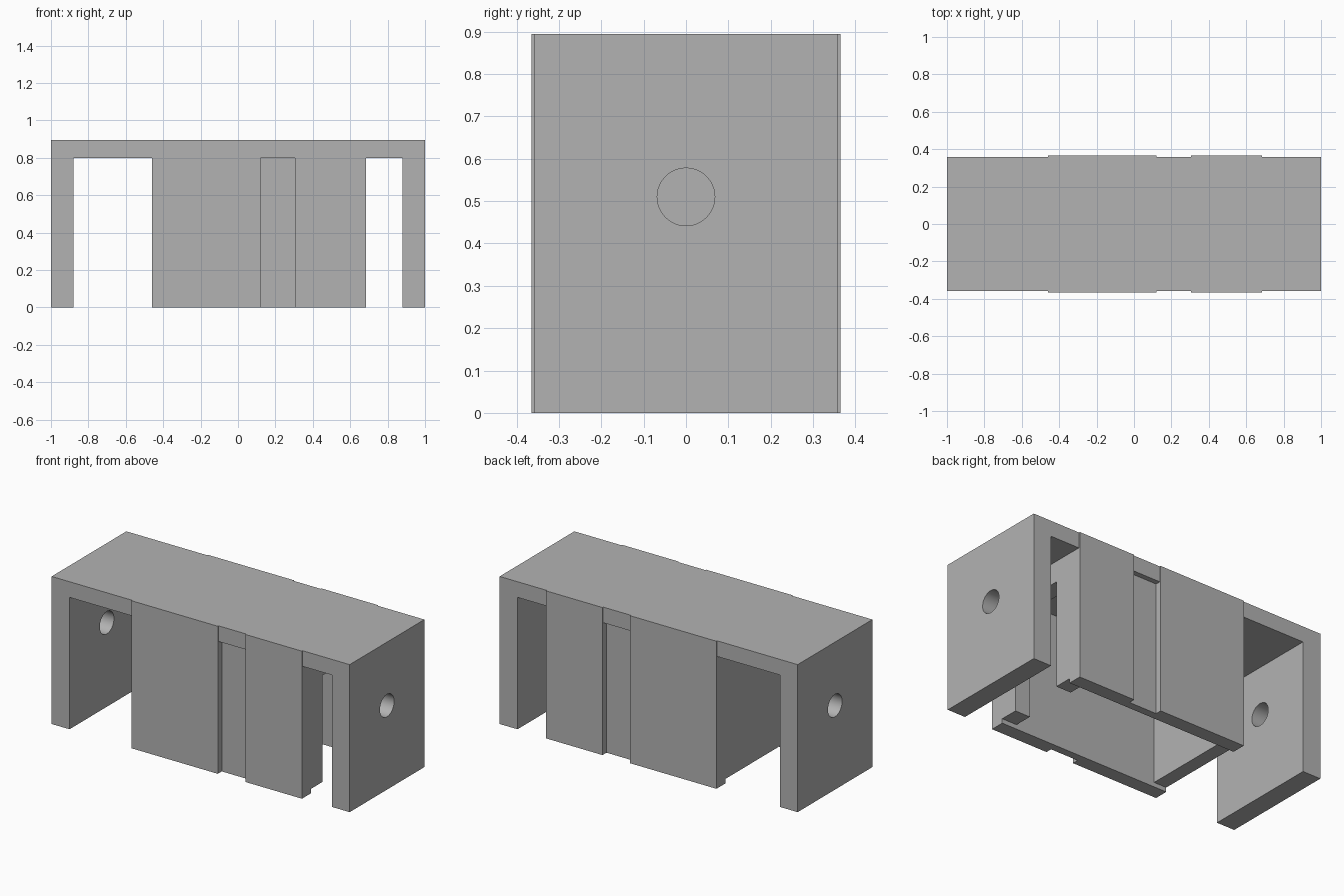
import bpy, bmesh, math
from mathutils import Matrix, Vector

cube = bpy.data.objects.get("Cube")
if cube:
    bpy.data.objects.remove(cube, do_unlink=True)

grey = bpy.data.materials.new("plain grey")
grey.use_nodes = True
grey.diffuse_color = (0.45, 0.45, 0.45, 1)
grey.node_tree.nodes["Principled BSDF"].inputs["Base Color"].default_value = (0.45, 0.45, 0.45, 1)

HEIGHT, CEILING, DEPTH = 0.895, 0.8, 0.358
WALL_OUT, WALL_IN = 0.365, 0.28      # faces of the long side walls
LEFT, RIGHT = -0.46, 0.685           # ends of the inner box
LIFT = 0.027                         # cross walls stop above the floor


def finish(name, bm):
    bmesh.ops.recalc_face_normals(bm, faces=bm.faces)
    mesh = bpy.data.meshes.new(name)
    bm.to_mesh(mesh)
    bm.free()
    mesh.materials.append(grey)
    ob = bpy.data.objects.new(name, mesh)
    bpy.context.collection.objects.link(ob)
    return ob


def prism(name, points, sweep):
    """Extrude a flat outline along a vector."""
    bm = bmesh.new()
    face = bm.faces.new([bm.verts.new(p) for p in points])
    ext = bmesh.ops.extrude_face_region(bm, geom=[face])
    moved = [g for g in ext["geom"] if isinstance(g, bmesh.types.BMVert)]
    bmesh.ops.translate(bm, verts=moved, vec=Vector(sweep))
    return finish(name, bm)


def box(name, x0, x1, y0, y1, z0, z1):
    outline = [(x0, y0, z0), (x1, y0, z0), (x1, y1, z0), (x0, y1, z0)]
    return prism(name, outline, (0, 0, z1 - z0))


def combine(target, other, operation):
    """Apply a boolean and drop the second object."""
    mod = target.modifiers.new(operation, "BOOLEAN")
    mod.operation, mod.solver, mod.object = operation, "EXACT", other
    bpy.context.view_layer.objects.active = target
    bpy.ops.object.modifier_apply(modifier=mod.name)
    bpy.data.objects.remove(other, do_unlink=True)


# U-shaped bracket: top plate and two end walls
outline = [(-1, 0), (-0.88, 0), (-0.88, CEILING), (0.88, CEILING),
           (0.88, 0), (1, 0), (1, HEIGHT), (-1, HEIGHT)]
housing = prism("bracket_housing", [(x, -DEPTH, z) for x, z in outline], (0, 2 * DEPTH, 0))

# Round hole through both end walls
bm = bmesh.new()
bmesh.ops.create_cone(bm, cap_ends=True, segments=48, radius1=0.068, radius2=0.068, depth=3,
                      matrix=Matrix.Translation((0, 0, 0.51)) @ Matrix.Rotation(math.pi / 2, 4, "Y"))
combine(housing, finish("hole_cutter", bm), "DIFFERENCE")

# Long side walls, each with a vertical groove in its outer face
groove = WALL_OUT - 0.038
plan = [(LEFT, WALL_IN), (RIGHT, WALL_IN), (RIGHT, WALL_OUT), (0.305, WALL_OUT),
        (0.305, groove), (0.12, groove), (0.12, WALL_OUT), (LEFT, WALL_OUT)]
for side in (-1, 1):
    wall = prism("side_wall", [(x, side * y, 0) for x, y in plan], (0, 0, HEIGHT))
    combine(housing, wall, "UNION")

# Closed cross wall at one end, doorway wall at the other
inset = WALL_IN + 0.02
combine(housing, box("closed_wall", LEFT, LEFT + 0.085, -inset, inset, LIFT, CEILING + 0.03), "UNION")
door_wall = box("door_wall", RIGHT - 0.1, RIGHT, -inset, inset, LIFT, CEILING + 0.03)
combine(door_wall, box("door_cutter", RIGHT - 0.3, RIGHT + 0.1, -0.17, 0.17, -0.1, 0.673), "DIFFERENCE")
combine(housing, door_wall, "UNION")

# Merge coplanar faces and smooth the hole walls only
bm = bmesh.new()
bm.from_mesh(housing.data)
bmesh.ops.remove_doubles(bm, verts=bm.verts, dist=0.0001)
bmesh.ops.dissolve_limit(bm, angle_limit=0.01, verts=bm.verts, edges=bm.edges)
bm.to_mesh(housing.data)
bm.free()
bpy.ops.object.select_all(action="DESELECT")
housing.select_set(True)
bpy.context.view_layer.objects.active = housing
bpy.ops.object.shade_smooth_by_angle(angle=math.radians(30))
